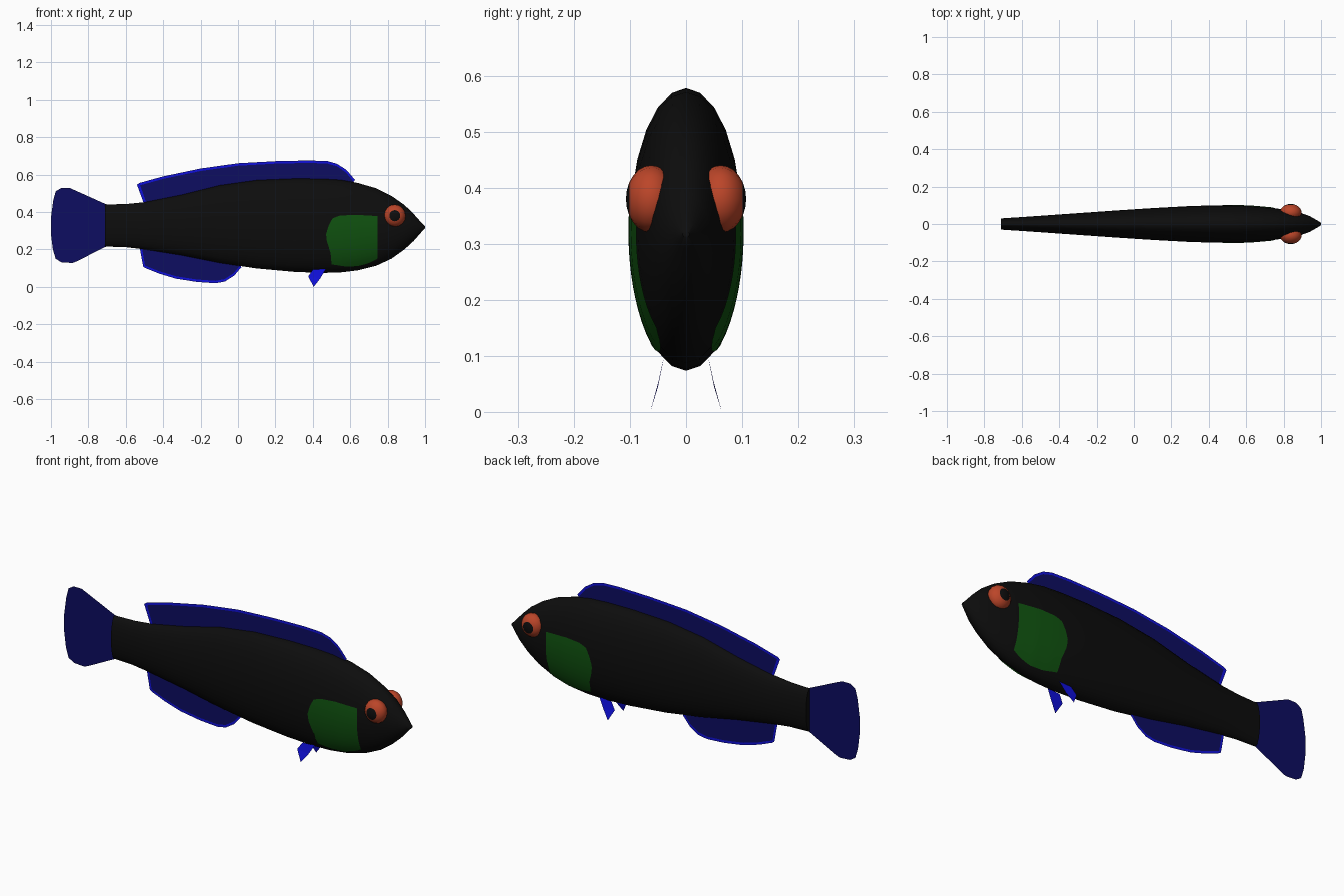
import bpy, bmesh, math
from mathutils import Matrix

if "Cube" in bpy.data.objects:
    bpy.data.objects.remove(bpy.data.objects["Cube"])


def mat(name, col):
    m = bpy.data.materials.new(name)
    m.diffuse_color = (*col, 1)
    m.use_nodes = True
    m.node_tree.nodes["Principled BSDF"].inputs["Base Color"].default_value = m.diffuse_color
    return m


BLACK = mat("body black", (0.004, 0.004, 0.004))
BLUE = mat("fin dark blue", (0.004, 0.004, 0.12))
BRIGHT = mat("fin bright blue", (0.005, 0.005, 0.7))
GREEN = mat("side fin green", (0.005, 0.085, 0.005))
ORANGE = mat("eye orange", (0.5, 0.06, 0.022))


def add(name, bm, mats, smooth=False):
    me = bpy.data.meshes.new(name)
    bm.to_mesh(me)
    bm.free()
    for m in mats:
        me.materials.append(m)
    ob = bpy.data.objects.new(name, me)
    bpy.context.collection.objects.link(ob)
    if smooth:
        for p in me.polygons:
            p.use_smooth = True
    return ob


def interp(table, x):
    for a, b in zip(table, table[1:]):
        if x <= b[0]:
            t = max(0, (x - a[0]) / (b[0] - a[0]))
            return [p + (q - p) * t for p, q in zip(a[1:], b[1:])]
    return list(table[-1][1:])


# Body stations: x, top, bottom, half width
BODY = [(-0.71, .44, .215, .03), (-0.6, .442, .212, .037), (-0.5, .452, .2, .044),
        (-0.3, .492, .168, .058), (-0.1, .542, .128, .072), (0.1, .57, .098, .085),
        (0.3, .578, .08, .096), (0.45, .577, .074, .1), (0.55, .571, .077, .099),
        (0.64, .555, .088, .095), (0.74, .526, .113, .086), (0.82, .486, .15, .075),
        (0.89, .437, .2, .06), (0.94, .388, .246, .042), (0.98, .343, .292, .019),
        (1.0, .322, .312, .006)]
N = 24
bm = bmesh.new()
rings = []
for x, top, bot, w in BODY:
    c, h = (top + bot) / 2, (top - bot) / 2
    rings.append([bm.verts.new((x, w * math.sin(2 * math.pi * i / N),
                                c + h * math.cos(2 * math.pi * i / N))) for i in range(N)])
for a, b in zip(rings, rings[1:]):
    for i in range(N):
        j = (i + 1) % N
        bm.faces.new((a[i], a[j], b[j], b[i]))
bm.faces.new(rings[0])
bm.faces.new(rings[-1])
bmesh.ops.recalc_face_normals(bm, faces=bm.faces)
body = add("body", bm, [BLACK], True)
bpy.context.view_layer.objects.active = body
body.select_set(True)
bpy.ops.object.shade_smooth_by_angle(angle=math.radians(50))
body.select_set(False)


# Long fins: flat sheets with a bright rim; base points sit inside the body
def fin(name, outer, base_x, row):
    bm = bmesh.new()
    cols = []
    for (x, z), bx in zip(outer, base_x):
        bz = interp(BODY, bx)[row] + (-0.03 if row == 0 else 0.03)
        d = math.hypot(x - bx, z - bz)
        t = min(0.5, 0.013 / d)
        cols.append([bm.verts.new((px, 0, pz)) for px, pz in
                     ((bx, bz), (x + (bx - x) * t, z + (bz - z) * t), (x, z))])
    for k, (a, b) in enumerate(zip(cols, cols[1:])):
        for r in range(2):
            f = bm.faces.new((a[r], b[r], b[r + 1], a[r + 1]))
            f.material_index = 1 if r == 1 or k == 0 else 0
    bmesh.ops.recalc_face_normals(bm, faces=bm.faces)
    return add(name, bm, [BLUE, BRIGHT])


fin("dorsal_fin",
    [(-.54, .545), (-.527, .555), (-.4, .59), (-.2, .632), (0, .66), (.2, .671),
     (.38, .675), (.48, .671), (.53, .657), (.58, .624), (.625, .572)],
    [-.495, -.483, -.37, -.18, .02, .21, .38, .47, .52, .56, .6], 0)
fin("anal_fin",
    [(-.507, .108), (-.495, .1), (-.42, .07), (-.33, .043), (-.22, .026), (-.12, .019),
     (-.07, .028), (-.02, .06), (.018, .105)],
    [-.53, -.517, -.43, -.34, -.23, -.13, -.09, -.04, 0], 1)

# Tail fin: flat fan
TAIL = [(-.68, .435), (-.71, .443), (-.87, .515), (-.9, .528), (-.945, .528), (-.975, .51),
        (-.988, .46), (-1, .37), (-1, .28), (-.99, .2), (-.975, .15), (-.945, .131),
        (-.885, .127), (-.86, .137), (-.71, .213), (-.68, .22)]
bm = bmesh.new()
bm.faces.new([bm.verts.new((x, 0, z)) for x, z in TAIL])
add("tail_fin", bm, [BLUE])

# Side fins: thin patches hugging the body
LEFT = [(0, .5), (.25, .495), (.5, .475), (.65, .47), (.85, .485), (1, .505)]
LOW = [(0, .12), (.3, .108), (.6, .11), (.85, .13), (1, .15)]
HIGH = [(0, .365), (.15, .38), (.5, .385), (1, .378)]
for side, s in (("right", -1), ("left", 1)):
    bm = bmesh.new()
    grid = []
    for i in range(13):
        u = i / 12
        col = []
        for j in range(13):
            v = j / 12
            lx = interp(LEFT, v)[0]
            x = lx + (.745 - lx) * u
            lo, hi = interp(LOW, u)[0], interp(HIGH, u)[0]
            z = lo + (hi - lo) * v
            top, bot, w = interp(BODY, x)
            q = (z - (top + bot) / 2) / ((top - bot) / 2 * 1.015)
            col.append(bm.verts.new((x, s * (w * math.sqrt(max(0, 1 - q * q)) + .003), z)))
        grid.append(col)
    for a, b in zip(grid, grid[1:]):
        for j in range(12):
            f = [a[j], b[j], b[j + 1], a[j + 1]]
            bm.faces.new(f if s < 0 else f[::-1])
    add(side + "_side_fin", bm, [GREEN], True)

    # Pelvic fin: small splayed blade under the belly
    bm = bmesh.new()
    pts = [(.47, .04, .095), (.40, .041, .092), (.375, .049, .055), (.405, .064, 0), (.44, .05, .045)]
    vs = [bm.verts.new((x, s * y, z)) for x, y, z in pts]
    for t in ((0, 1, 4), (1, 2, 4), (2, 3, 4)):
        f = [vs[k] for k in t]
        bm.faces.new(f if s > 0 else f[::-1])
    add(side + "_pelvic_fin", bm, [BRIGHT])

    # Eye: flattened ball, pupil on the outward cap
    bm = bmesh.new()
    bmesh.ops.create_uvsphere(bm, u_segments=16, v_segments=12, radius=1)
    bmesh.ops.rotate(bm, verts=bm.verts, cent=(0, 0, 0),
                     matrix=Matrix.Rotation(math.pi / 2, 3, 'X'))
    for f in bm.faces:
        f.material_index = 1 if f.calc_center_median().y * s > .85 else 0
    bmesh.ops.scale(bm, verts=bm.verts, vec=(.058, .045, .06))
    bmesh.ops.translate(bm, verts=bm.verts, vec=(.838, s * .062, .38))
    add(side + "_eye", bm, [ORANGE, BLACK], True)
